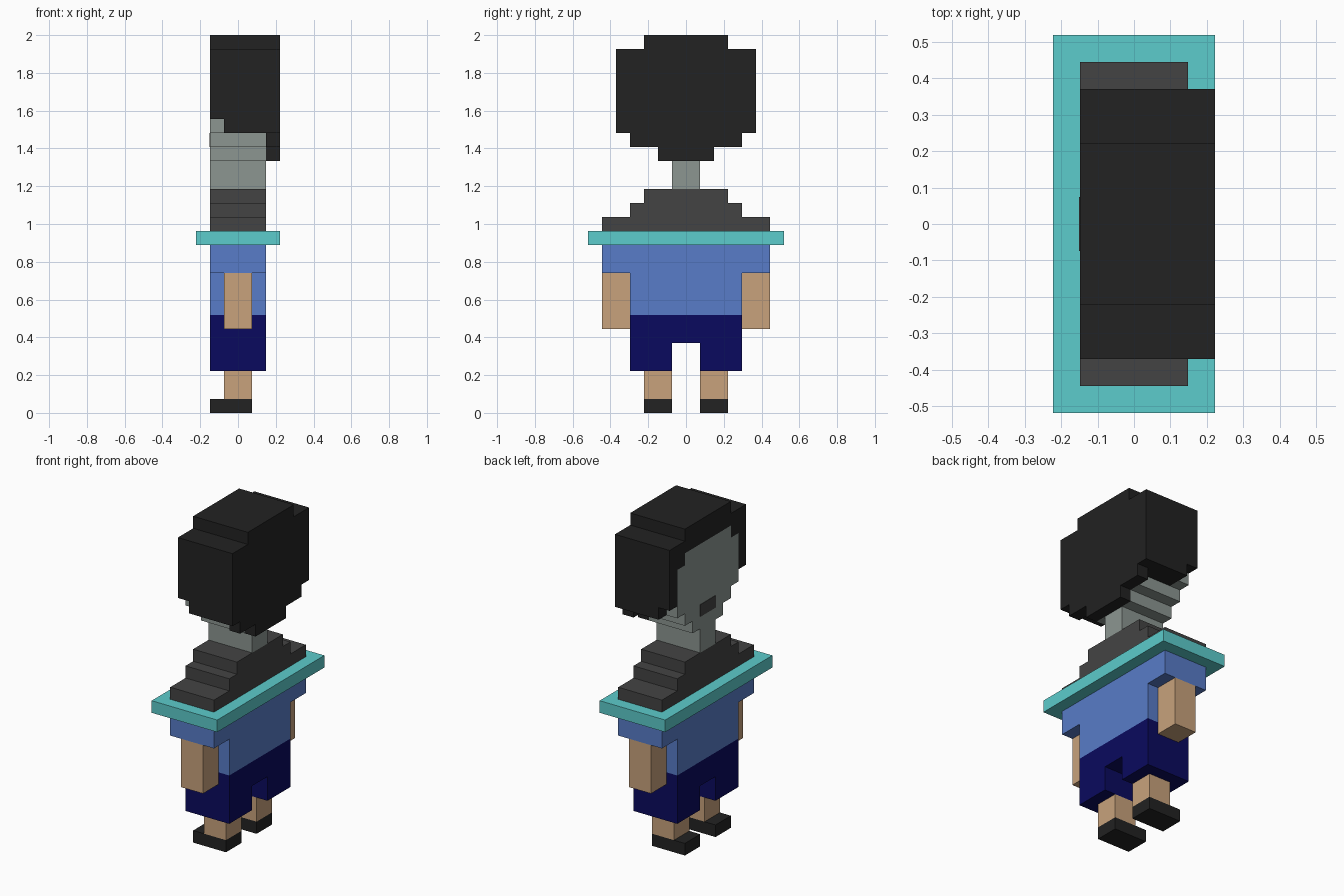
import bpy, bmesh

if "Cube" in bpy.data.objects:
    bpy.data.objects.remove(bpy.data.objects["Cube"])

U = 2 / 27  # one block


def material(name, hex_code):
    m = bpy.data.materials.new(name)
    rgb = [int(hex_code[i:i + 2], 16) / 255 for i in (0, 2, 4)]
    m.diffuse_color = [c / 12.92 if c < 0.04 else ((c + 0.055) / 1.055) ** 2.4 for c in rgb] + [1]
    m.use_nodes = True
    m.node_tree.nodes["Principled BSDF"].inputs["Base Color"].default_value = m.diffuse_color
    return m


BLACK = material("black", "222222")
STONE = material("stone grey", "8c9691")
DARK = material("dark grey", "444444")
TEAL = material("teal", "5ccccc")
BLUE = material("shirt blue", "587cc8")
NAVY = material("navy", "0a0a5e")
SKIN = material("skin", "c8a27c")


def prism(name, mat, x0, x1, loop):
    """Extrude a (y, z) outline, in blocks, from x0 to x1."""
    bm = bmesh.new()
    face = bm.faces.new([bm.verts.new((x0 * U, y * U, z * U)) for y, z in loop])
    ext = bmesh.ops.extrude_face_region(bm, geom=[face], use_keep_orig=True)
    verts = [v for v in ext["geom"] if isinstance(v, bmesh.types.BMVert)]
    bmesh.ops.translate(bm, verts=verts, vec=((x1 - x0) * U, 0, 0))
    bmesh.ops.recalc_face_normals(bm, faces=bm.faces[:])
    me = bpy.data.meshes.new(name)
    bm.to_mesh(me)
    bm.free()
    me.materials.append(mat)
    bpy.context.collection.objects.link(bpy.data.objects.new(name, me))


def symmetric(name, mat, x0, x1, half):
    """Prism from a half outline that starts and ends on y = 0."""
    prism(name, mat, x0, x1, half + [(-y, z) for y, z in half[::-1] if y])


def box(name, mat, x0, x1, y0, y1, z0, z1):
    prism(name, mat, x0, x1, [(y0, z0), (y1, z0), (y1, z1), (y0, z1)])


# Limbs on both sides
for s, side in ((1, "left"), (-1, "right")):
    box(side + "_shoe", BLACK, -2, 1, s, 3 * s, 0, 1)
    box(side + "_leg", SKIN, -1, 1, s, 3 * s, 1, 3)
    box(side + "_arm", SKIN, -1, 1, 4 * s, 6 * s, 6, 10)

# Clothes
symmetric("shorts", NAVY, -2, 2, [(0, 7), (4, 7), (4, 3), (1, 3), (1, 5), (0, 5)])
symmetric("shirt", BLUE, -2, 2, [(0, 12), (6, 12), (6, 10), (4, 10), (4, 7), (0, 7)])

# Plate and stepped shoulders
box("shoulder_plate", TEAL, -3, 3, -7, 7, 12, 13)
symmetric("shoulders", DARK, -2, 2, [(0, 16), (3, 16), (3, 15), (4, 15), (4, 14), (6, 14), (6, 13), (0, 13)])

# Neck, jaw, face and mouth
symmetric("neck_and_jaw", STONE, -2, 2,
          [(0, 20), (3, 20), (3, 19), (2, 19), (2, 18), (1, 18), (1, 16), (0, 16)])
symmetric("face", STONE, -2, -1, [(0, 25), (3, 25), (3, 24), (4, 24), (4, 20), (0, 20)])
box("mouth", DARK, -2.04, -2, -1, 1, 19, 20)

# Hair: arch around the face, main mass, and long back
symmetric("hair_fringe", BLACK, -2, -1,
          [(0, 27), (3, 27), (3, 26), (5, 26), (5, 21), (4, 21), (4, 24), (3, 24), (3, 25), (0, 25)])
symmetric("hair_main", BLACK, -1, 2, [(0, 27), (3, 27), (3, 26), (5, 26), (5, 20), (0, 20)])
symmetric("hair_back", BLACK, 2, 3,
          [(0, 27), (3, 27), (3, 26), (5, 26), (5, 20), (4, 20), (4, 19), (2, 19), (2, 18), (0, 18)])
